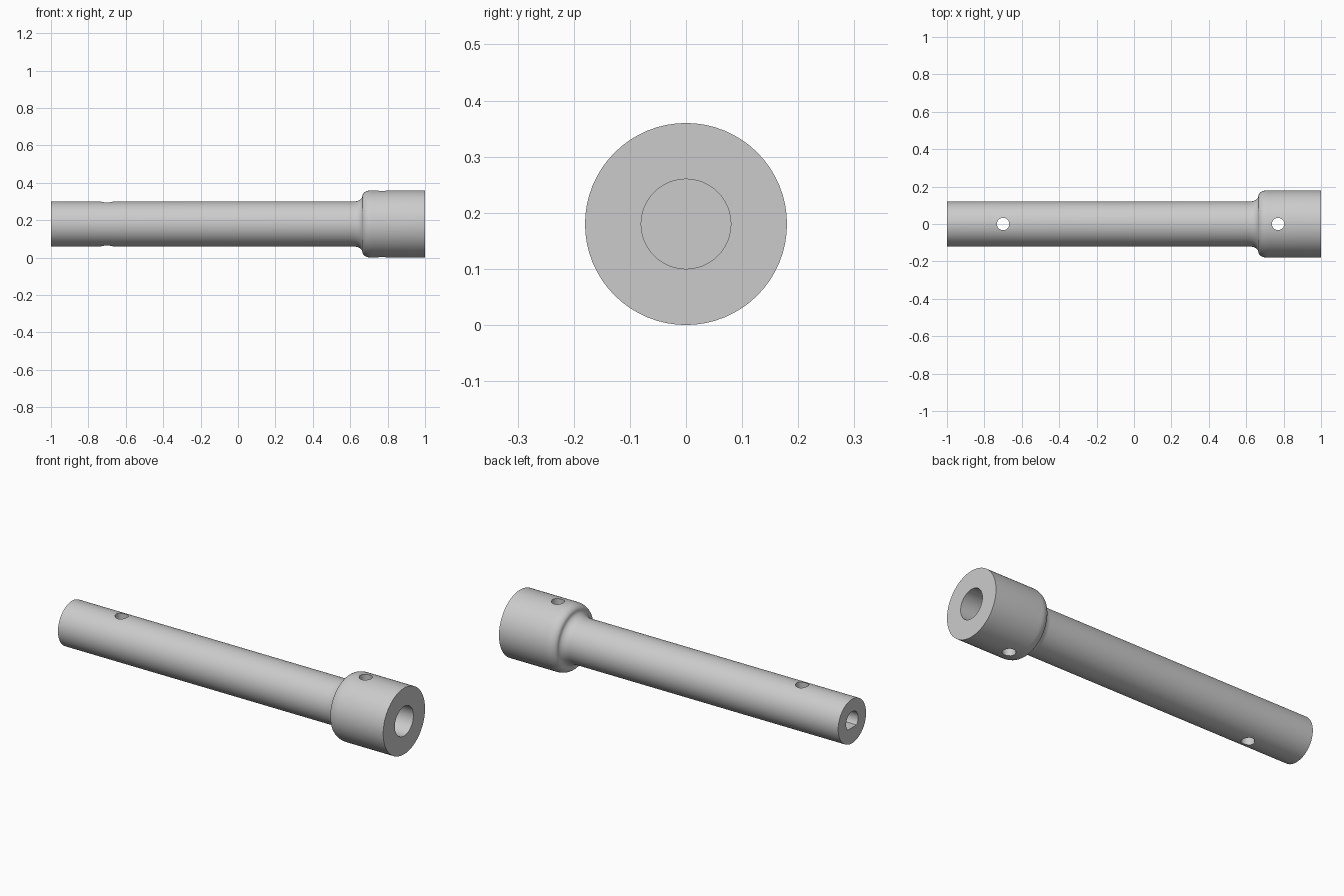
import bpy, bmesh, math
from mathutils import Matrix

cube = bpy.data.objects.get("Cube")
if cube:
    bpy.data.objects.remove(cube, do_unlink=True)

AXIS_Z = 0.18
SHAFT_R, COLLAR_R = 0.12, 0.18
SEGMENTS = 64

steel = bpy.data.materials.new("plain grey")
steel.use_nodes = True
grey = (0.6, 0.6, 0.6, 1)
steel.diffuse_color = grey
steel.node_tree.nodes["Principled BSDF"].inputs["Base Color"].default_value = grey


def make_object(name, bm):
    bmesh.ops.recalc_face_normals(bm, faces=bm.faces)
    mesh = bpy.data.meshes.new(name)
    bm.to_mesh(mesh)
    bm.free()
    mesh.materials.append(steel)
    obj = bpy.data.objects.new(name, mesh)
    bpy.context.collection.objects.link(obj)
    return obj


def arc(cx, cr, rx, rr, start, end, steps=8):
    """Points (x, radius) along an elliptical arc, angles in degrees."""
    angles = [math.radians(start + (end - start) * i / steps) for i in range(steps + 1)]
    return [(cx + rx * math.cos(a), cr + rr * math.sin(a)) for a in angles]


def lathe(name, profile):
    """Closed solid turned about the long axis."""
    bm = bmesh.new()
    rings = []
    for x, r in profile:
        ring = []
        for i in range(SEGMENTS):
            a = math.tau * i / SEGMENTS
            ring.append(bm.verts.new((x, r * math.cos(a), AXIS_Z + r * math.sin(a))))
        rings.append(ring)
    for a, b in zip(rings, rings[1:]):
        for i in range(SEGMENTS):
            j = (i + 1) % SEGMENTS
            bm.faces.new((a[i], a[j], b[j], b[i]))
    bm.faces.new(rings[0])
    bm.faces.new(rings[-1])
    return make_object(name, bm)


def cylinder(name, radius, length, matrix, flat=None):
    """Cylinder cutter, optionally with its lower side cut flat."""
    bm = bmesh.new()
    bmesh.ops.create_cone(bm, cap_ends=True, segments=48, radius1=radius,
                          radius2=radius, depth=length, matrix=matrix)
    if flat is not None:
        cut = bmesh.ops.bisect_plane(bm, geom=bm.verts[:] + bm.edges[:] + bm.faces[:],
                                     plane_co=(0, 0, AXIS_Z - flat),
                                     plane_no=(0, 0, -1), clear_outer=True)
        edges = [e for e in cut["geom_cut"] if isinstance(e, bmesh.types.BMEdge)]
        bmesh.ops.holes_fill(bm, edges=edges)
    return make_object(name, bm)


def along_x(start, end):
    return Matrix.Translation(((start + end) / 2, 0, AXIS_Z)) @ Matrix.Rotation(math.pi / 2, 4, "Y")


# Shaft blending through a double curve into the collar
middle = (SHAFT_R + COLLAR_R) / 2
profile = [(-1, SHAFT_R)]
profile += arc(0.615, middle, 0.05, 0.03, -90, 0)
profile += arc(0.715, middle, 0.05, 0.03, 180, 90)[1:]
profile += [(1, COLLAR_R)]
coupling = lathe("shaft_coupling", profile)

# Blind bores in both ends and set screw holes straight through
cutters = [
    cylinder("collar_bore", 0.08, 0.45, along_x(0.6, 1.05)),
    cylinder("shaft_bore", 0.052, 0.55, along_x(-1.05, -0.5), flat=0.035),
]
for name, x in (("shaft_screw_hole", -0.7), ("collar_screw_hole", 0.77)):
    cutters.append(cylinder(name, 0.033, 0.6, Matrix.Translation((x, 0, AXIS_Z))))

for cutter in cutters:
    cutter.hide_render = True
    cutter.hide_viewport = True
    cutter.display_type = "WIRE"
    mod = coupling.modifiers.new(cutter.name, "BOOLEAN")
    mod.operation = "DIFFERENCE"
    mod.solver = "EXACT"
    mod.object = cutter

# Apply the cuts, then smooth the round surfaces
bpy.context.view_layer.objects.active = coupling
coupling.select_set(True)
for mod in list(coupling.modifiers):
    bpy.ops.object.modifier_apply(modifier=mod.name)
for cutter in cutters:
    bpy.data.objects.remove(cutter, do_unlink=True)
bpy.ops.object.shade_smooth_by_angle(angle=math.radians(30))
